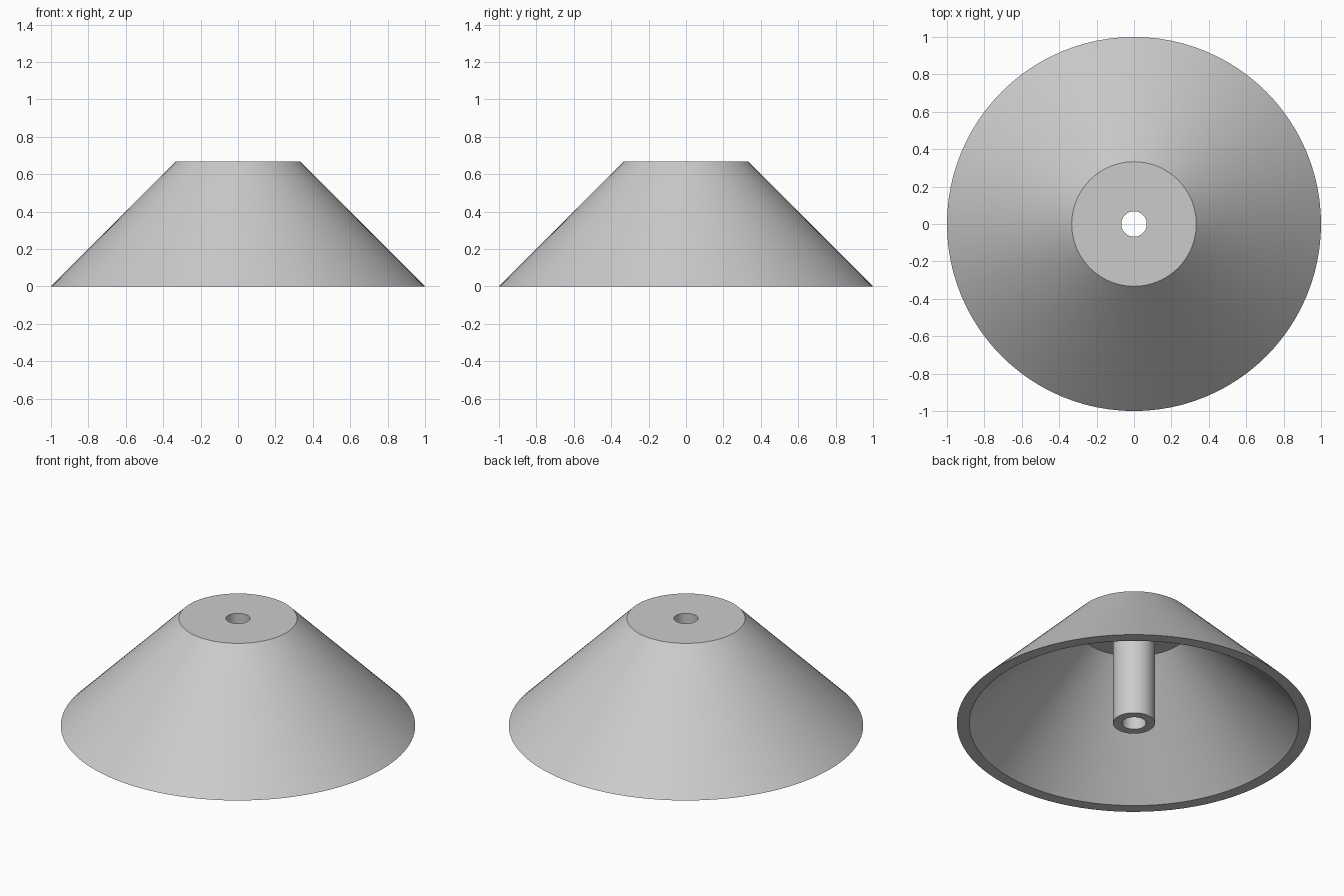
import bpy
import bmesh
import math

cube = bpy.data.objects.get("Cube")
if cube:
    bpy.data.objects.remove(cube, do_unlink=True)

SEGMENTS = 96
HEIGHT = 0.667
WALL = 0.05
BORE = 0.068
TUBE = BORE + WALL

# Plain grey material
grey = bpy.data.materials.new("light_grey")
grey.use_nodes = True
color = (0.6, 0.6, 0.6, 1)
grey.diffuse_color = color
grey.node_tree.nodes["Principled BSDF"].inputs["Base Color"].default_value = color


def lathe(name, profile):
    """Spin a closed (radius, height) profile around the z axis."""
    bm = bmesh.new()
    verts = [bm.verts.new((r, 0, z)) for r, z in profile]
    edges = [bm.edges.new((a, b)) for a, b in zip(verts, verts[1:] + verts[:1])]
    bmesh.ops.spin(bm, geom=verts + edges, cent=(0, 0, 0), axis=(0, 0, 1),
                   angle=math.tau, steps=SEGMENTS)
    bmesh.ops.remove_doubles(bm, verts=bm.verts, dist=0.0001)
    bmesh.ops.recalc_face_normals(bm, faces=bm.faces)
    mesh = bpy.data.meshes.new(name)
    bm.to_mesh(mesh)
    bm.free()
    mesh.materials.append(grey)
    obj = bpy.data.objects.new(name, mesh)
    bpy.context.collection.objects.link(obj)
    bpy.ops.object.select_all(action="DESELECT")
    obj.select_set(True)
    bpy.context.view_layer.objects.active = obj
    bpy.ops.object.shade_smooth_by_angle(angle=math.radians(30))
    return obj


# Hollow cone with a flat lid and a bored centre tube, as one solid
ceiling = HEIGHT - WALL
rim = 1 - WALL * math.sqrt(2)
lathe("hollow_cone_with_centre_tube", [
    (1, 0),
    (1 - HEIGHT, HEIGHT),
    (BORE, HEIGHT),
    (BORE, 0),
    (TUBE, 0),
    (TUBE, ceiling),
    (rim - ceiling, ceiling),
    (rim, 0),
])
